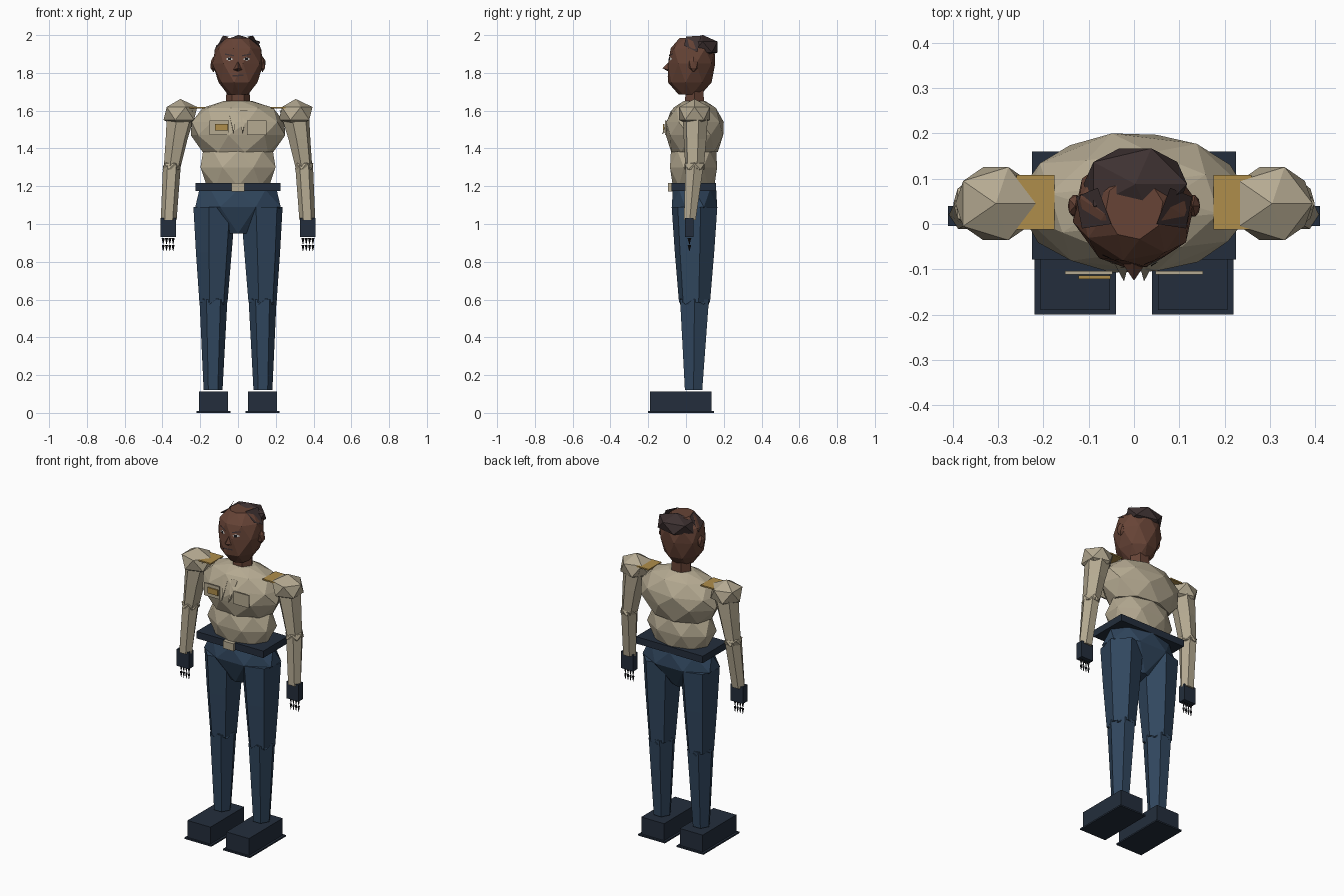
import bpy, bmesh, math
from mathutils import Vector
from mathutils.bvhtree import BVHTree

if "Cube" in bpy.data.objects:
    bpy.data.objects.remove(bpy.data.objects["Cube"])


def material(name, rgb):
    m = bpy.data.materials.new(name)
    m.diffuse_color = (*rgb, 1)
    m.use_nodes = True
    m.node_tree.nodes["Principled BSDF"].inputs["Base Color"].default_value = m.diffuse_color
    return m


SHIRT = material("khaki_shirt", (0.46, 0.40, 0.285))
BLUE = material("trouser_blue", (0.030, 0.062, 0.112))
NAVY = material("dark_navy", (0.017, 0.027, 0.045))
SKIN = material("brown_skin", (0.135, 0.057, 0.037))
HAIR = material("dark_hair", (0.048, 0.031, 0.031))
GOLD = material("gold", (0.43, 0.27, 0.07))
BLACK = material("black", (0.008, 0.008, 0.01))
WHITE = material("eye_white", (0.6, 0.6, 0.58))


def finish(name, bm, mat):
    bmesh.ops.recalc_face_normals(bm, faces=bm.faces)
    me = bpy.data.meshes.new(name)
    bm.to_mesh(me)
    bm.free()
    me.materials.append(mat)
    ob = bpy.data.objects.new(name, me)
    bpy.context.collection.objects.link(ob)
    return ob


def poly(name, verts, faces, mat):
    bm = bmesh.new()
    vs = [bm.verts.new(v) for v in verts]
    for f in faces:
        bm.faces.new([vs[i] for i in f])
    return finish(name, bm, mat)


def box(name, lo, hi, mat):
    bm = bmesh.new()
    bmesh.ops.create_cube(bm, size=1)
    for v in bm.verts:
        v.co = Vector([(a + b) / 2 + c * (b - a) for a, b, c in zip(lo, hi, v.co)])
    return finish(name, bm, mat)


def ball(name, centre, radii, mat, detail=1):
    bm = bmesh.new()
    bmesh.ops.create_icosphere(bm, subdivisions=detail, radius=1)
    for v in bm.verts:
        v.co = Vector([c + r * p for c, r, p in zip(centre, radii, v.co)])
    return finish(name, bm, mat)


def loft(name, rings, n, mat, stagger=True, turn=0.0):
    """Capped low-poly body through rings of (z, cx, cy, rx, ry)."""
    bm = bmesh.new()
    rows = []
    for k, (z, cx, cy, rx, ry) in enumerate(rings):
        off = turn + (0.5 * (k % 2) if stagger else 0)
        ang = [2 * math.pi * (i + off) / n for i in range(n)]
        rows.append([bm.verts.new((cx + rx * math.cos(a), cy + ry * math.sin(a), z))
                     for a in ang])
    for k in range(len(rows) - 1):
        a, b = rows[k], rows[k + 1]
        for i in range(n):
            j = (i + 1) % n
            if not stagger:
                bm.faces.new((a[i], a[j], b[j], b[i]))
            elif k % 2 == 0:
                bm.faces.new((a[i], a[j], b[i]))
                bm.faces.new((a[j], b[j], b[i]))
            else:
                bm.faces.new((a[i], a[j], b[j]))
                bm.faces.new((a[i], b[j], b[i]))
    bm.faces.new(rows[0])
    bm.faces.new(rows[-1])
    return finish(name, bm, mat)


# Torso, belt and pelvis
loft("chest", [(1.38, 0, .045, .19, .125), (1.47, 0, .045, .255, .155),
               (1.54, 0, .048, .25, .155), (1.615, 0, .045, .19, .115),
               (1.65, 0, .045, .08, .06)], 8, SHIRT, turn=0.25)
loft("waist", [(1.20, 0, .04, .165, .11), (1.30, 0, .04, .215, .135),
               (1.385, 0, .04, .185, .12)], 8, SHIRT)
box("belt", (-.225, -.078, 1.175), (.225, .16, 1.217), NAVY)
box("belt_buckle", (-.035, -.095, 1.172), (.035, -.07, 1.217), SHIRT)
loft("pelvis", [(.95, 0, .035, .06, .06), (1.09, 0, .045, .245, .13),
                (1.18, 0, .045, .205, .115)], 8, BLUE)

# Neck and head
loft("neck", [(1.61, 0, .045, .065, .058), (1.74, 0, .045, .06, .055)], 6, SKIN, False)
head = loft("head", [(1.685, 0, .02, .055, .06), (1.75, 0, .02, .105, .118),
                     (1.85, 0, .03, .138, .127), (1.93, 0, .035, .122, .118),
                     (1.985, 0, .035, .065, .07)], 8, SKIN, turn=0.25)
ball("hair", (.003, .088, 1.937), (.128, .093, .064), HAIR)
for s in (-1, 1):
    ball("ear", (s * .13, .04, 1.845), (.018, .028, .042), SKIN)
    poly("hair_sideburn", [(s * .05, .0, 1.992), (s * .115, -.01, 1.945), (s * .128, .06, 1.91),
                           (s * .08, .08, 1.997)], [(0, 1, 2, 3)], HAIR)
poly("nose", [(0, -.085, 1.865), (-.027, -.085, 1.815), (.027, -.085, 1.815),
              (0, -.125, 1.825), (0, -.08, 1.80)],
     [(0, 1, 3), (0, 3, 2), (1, 4, 3), (4, 2, 3), (0, 2, 4, 1)], SKIN)

# Face details hugging the head
bm = bmesh.new()
bm.from_mesh(head.data)
tree = BVHTree.FromBMesh(bm)
bm.free()


def on_face(name, pts, lift, mat):
    verts = []
    for x, z in pts:
        hit = tree.ray_cast(Vector((x, -1, z)), Vector((0, 1, 0)))[0]
        verts.append((x, (hit.y if hit else -.05) - lift, z))
    poly(name, verts, [tuple(range(len(verts)))], mat)


for s in (-1, 1):
    on_face("eye", [(s * .026, 1.872), (s * .045, 1.885), (s * .066, 1.874), (s * .046, 1.864)],
            .004, WHITE)
    on_face("pupil", [(s * .038, 1.881), (s * .052, 1.881), (s * .052, 1.867), (s * .038, 1.867)],
            .007, BLACK)
    on_face("eyebrow", [(s * .022, 1.894), (s * .07, 1.903), (s * .07, 1.896), (s * .022, 1.888)],
            .006, HAIR)
on_face("mouth", [(-.03, 1.788), (.03, 1.792), (.03, 1.784), (-.03, 1.78)], .006, HAIR)

# Shirt pockets, badge and collar
for s in (-1, 1):
    box("pocket", (s * .1 - .052, -.112, 1.472), (s * .1 + .052, -.104, 1.548), SHIRT)
    poly("collar_tip", [(s * .05, -.075, 1.60), (s * .01, -.08, 1.60), (s * .022, -.127, 1.475),
                        (s * .03, -.09, 1.50)], [(0, 1, 2), (0, 2, 3), (1, 3, 2), (0, 3, 1)], SHIRT)
box("badge", (-.122, -.121, 1.495), (-.052, -.114, 1.53), GOLD)

for s in (-1, 1):
    # Arm
    ball("shoulder", (s * .305, .045, 1.585), (.1, .095, .077), SHIRT)
    box("epaulette", (min(s * .175, s * .26), -.012, 1.612),
        (max(s * .175, s * .26), .108, 1.62), GOLD)
    loft("upper_arm", [(1.29, s * .35, .045, .045, .05), (1.45, s * .325, .048, .06, .062),
                       (1.60, s * .298, .05, .08, .07)], 6, SHIRT, False, .25)
    ball("elbow", (s * .35, .045, 1.305), (.055, .062, .035), SHIRT)
    loft("forearm", [(1.02, s * .367, .02, .042, .036), (1.31, s * .35, .045, .047, .055)],
         6, SHIRT, False)
    box("hand", (s * .37 - .041, -.004, .93), (s * .37 + .041, .04, 1.032), NAVY)
    # Fingertips
    for i in range(4):
        x = s * .37 - .026 + i * .0175
        for z in (.925, .89):
            loft("fingertip", [(z - .033, x, .018, .001, .001), (z, x, .018, .008, .01)],
                 4, BLACK, False)
    # Leg
    loft("thigh", [(.585, s * .13, .045, .077, .085), (.85, s * .128, .045, .098, .108),
                   (1.09, s * .125, .045, .115, .125)], 6, BLUE, False, .25)
    ball("knee", (s * .13, .045, .59), (.08, .09, .035), BLUE)
    loft("shin", [(.12, s * .132, .04, .05, .053), (.60, s * .13, .045, .074, .088)],
         6, BLUE, False)
    box("boot", (s * .13 - .077, -.19, .008), (s * .13 + .077, .135, .112), NAVY)
    box("sole", (s * .13 - .09, -.2, 0), (s * .13 + .09, .147, .009), NAVY)
